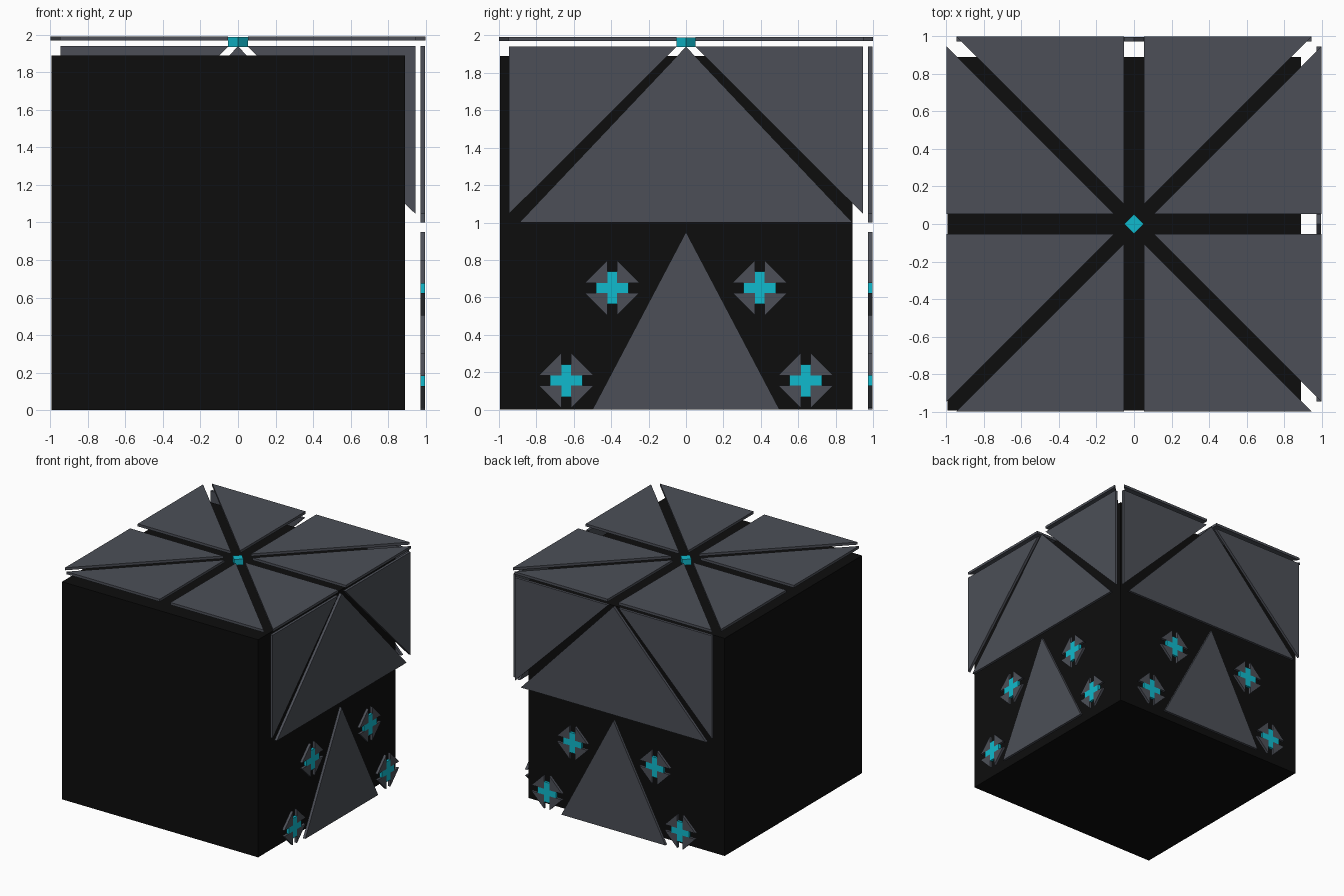
import bpy
import bmesh

if "Cube" in bpy.data.objects:
    bpy.data.objects.remove(bpy.data.objects["Cube"])


def material(name, rgb):
    m = bpy.data.materials.new(name)
    m.diffuse_color = (*rgb, 1.0)
    m.use_nodes = True
    m.node_tree.nodes["Principled BSDF"].inputs["Base Color"].default_value = m.diffuse_color
    return m


BLACK = material("matte_black", (0.004, 0.004, 0.004))
GREY = material("slate_grey", (0.072, 0.078, 0.095))
CYAN = material("bright_cyan", (0.005, 0.49, 0.61))

# Each face of the block maps plate coordinates (u, v) and depth d to space
TOP = lambda u, v, d: (u, v, d)
RIGHT = lambda u, v, d: (d, u, v)
BACK = lambda u, v, d: (u, d, v)


def plates(name, outlines, d0, d1, place, mat):
    """Extrude flat outlines from depth d0 to d1 on one face of the block."""
    bm = bmesh.new()
    for pts in outlines:
        low = [bm.verts.new(place(u, v, d0)) for u, v in pts]
        high = [bm.verts.new(place(u, v, d1)) for u, v in pts]
        bm.faces.new(low)
        bm.faces.new(high)
        for i in range(len(pts)):
            j = (i + 1) % len(pts)
            bm.faces.new((low[i], low[j], high[j], high[i]))
    bmesh.ops.recalc_face_normals(bm, faces=bm.faces)
    mesh = bpy.data.meshes.new(name)
    bm.to_mesh(mesh)
    bm.free()
    mesh.materials.append(mat)
    obj = bpy.data.objects.new(name, mesh)
    bpy.context.collection.objects.link(obj)
    return obj


# Main block
A, B = -0.995, 0.89
plates("block", [[(A, A), (B, A), (B, B), (A, B)]], 0.0, 1.89, TOP, BLACK)

# Eight triangular roof plates, two per quadrant
G = 0.052
wedge = [(G, 2 * G), (G, 1.0), (1.0 - G, 1.0)]
roof = []
for sx in (1, -1):
    for sy in (1, -1):
        roof.append([(sx * x, sy * y) for x, y in wedge])
        roof.append([(sx * y, sy * x) for x, y in wedge])
plates("roof_plates", roof, 1.97, 1.992, TOP, GREY)

# Diamond stud in the middle of the roof
R = 0.052
plates("roof_stud", [[(R, 0), (0, R), (-R, 0), (0, -R)]], 1.937, 1.988, TOP, CYAN)

# Decorated side walls
D0, D1 = 0.974, 0.997
corner = [(0.05, 1.94), (0.947, 1.94), (0.947, 1.045)]
emblems = [(s * u, v) for s in (1, -1) for u, v in ((0.395, 0.65), (0.64, 0.155))]
W, ARM, TIP = 0.026, 0.087, 0.147     # cross half width, arm length, fin reach

for side, place in (("right", RIGHT), ("back", BACK)):
    upper = [[(s * u, v) for u, v in corner] for s in (1, -1)]
    upper.append([(0, 1.94), (-0.89, 1.0), (0.89, 1.0)])
    plates(side + "_upper_plates", upper, D0, D1, place, GREY)
    plates(side + "_lower_spike", [[(0, 0.95), (-0.5, 0), (0.5, 0)]],
           D0, D1, place, GREY)

    # Cross emblems, each with four corner fins
    fins, crosses = [], []
    for cu, cv in emblems:
        for su in (1, -1):
            for sv in (1, -1):
                fins.append([(cu + su * a, cv + sv * b)
                             for a, b in ((W, W), (TIP, W), (W, TIP))])
        cross = [(W, W), (W, ARM), (-W, ARM), (-W, W), (-ARM, W), (-ARM, -W),
                 (-W, -W), (-W, -ARM), (W, -ARM), (W, -W), (ARM, -W), (ARM, W)]
        crosses.append([(cu + a, cv + b) for a, b in cross])
    plates(side + "_emblem_fins", fins, D0, D1, place, GREY)
    plates(side + "_emblem_crosses", crosses, D0, D1, place, CYAN)
